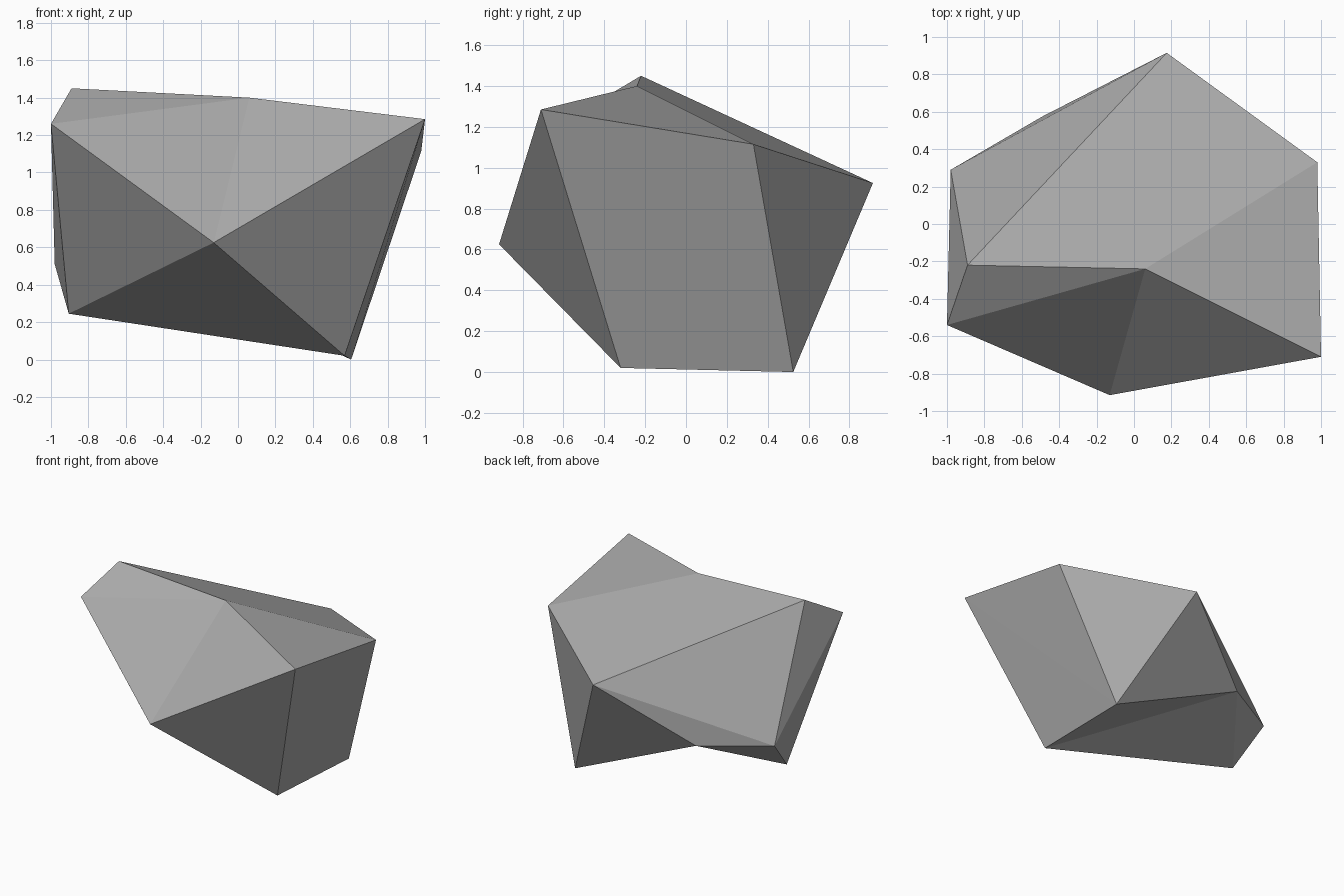
import bpy
import bmesh

# Remove the default cube
default = bpy.data.objects.get("Cube")
if default:
    bpy.data.objects.remove(default, do_unlink=True)

# Single stone colour
stone = bpy.data.materials.new("stone_grey")
stone.use_nodes = True
grey = (0.4, 0.4, 0.4, 1.0)
stone.diffuse_color = grey
stone.node_tree.nodes["Principled BSDF"].inputs["Base Color"].default_value = grey

# Corners of the boulder
corners = {
    "brow": (-1.0, -0.54, 1.26),
    "peak": (-0.89, -0.22, 1.45),
    "crest": (0.06, -0.24, 1.40),
    "shoulder": (1.0, -0.71, 1.285),
    "nose": (-0.13, -0.915, 0.625),
    "ledge": (0.98, 0.33, 1.115),
    "tail": (0.175, 0.915, 0.925),
    "flank": (-0.98, 0.29, 0.51),
    "heel": (-0.905, 0.03, 0.245),
    "front_foot": (0.57, -0.32, 0.02),
    "back_foot": (0.605, 0.525, 0.0),
    "hollow": (-0.49, 0.575, 0.49),
}

# Flat facets, grouped by side
facets = [
    # top
    "peak crest tail",
    "crest ledge tail",
    "crest shoulder ledge",
    "peak tail flank",
    # front
    "brow crest peak",
    "brow nose crest",
    "nose shoulder crest",
    "brow heel nose",
    "nose front_foot shoulder",
    # sides
    "shoulder front_foot back_foot",
    "shoulder back_foot ledge",
    "brow peak flank",
    "brow flank heel",
    # back
    "ledge back_foot tail",
    "tail back_foot hollow",
    "tail hollow flank",
    "flank hollow heel",
    # underside
    "heel front_foot nose",
    "heel hollow front_foot",
    "hollow back_foot front_foot",
]

# Boulder
bm = bmesh.new()
points = {name: bm.verts.new(position) for name, position in corners.items()}
for facet in facets:
    face = bm.faces.new([points[name] for name in facet.split()])
    face.smooth = False
bmesh.ops.recalc_face_normals(bm, faces=bm.faces)

mesh = bpy.data.meshes.new("boulder")
bm.to_mesh(mesh)
bm.free()
mesh.materials.append(stone)
boulder = bpy.data.objects.new("boulder", mesh)
bpy.context.collection.objects.link(boulder)
